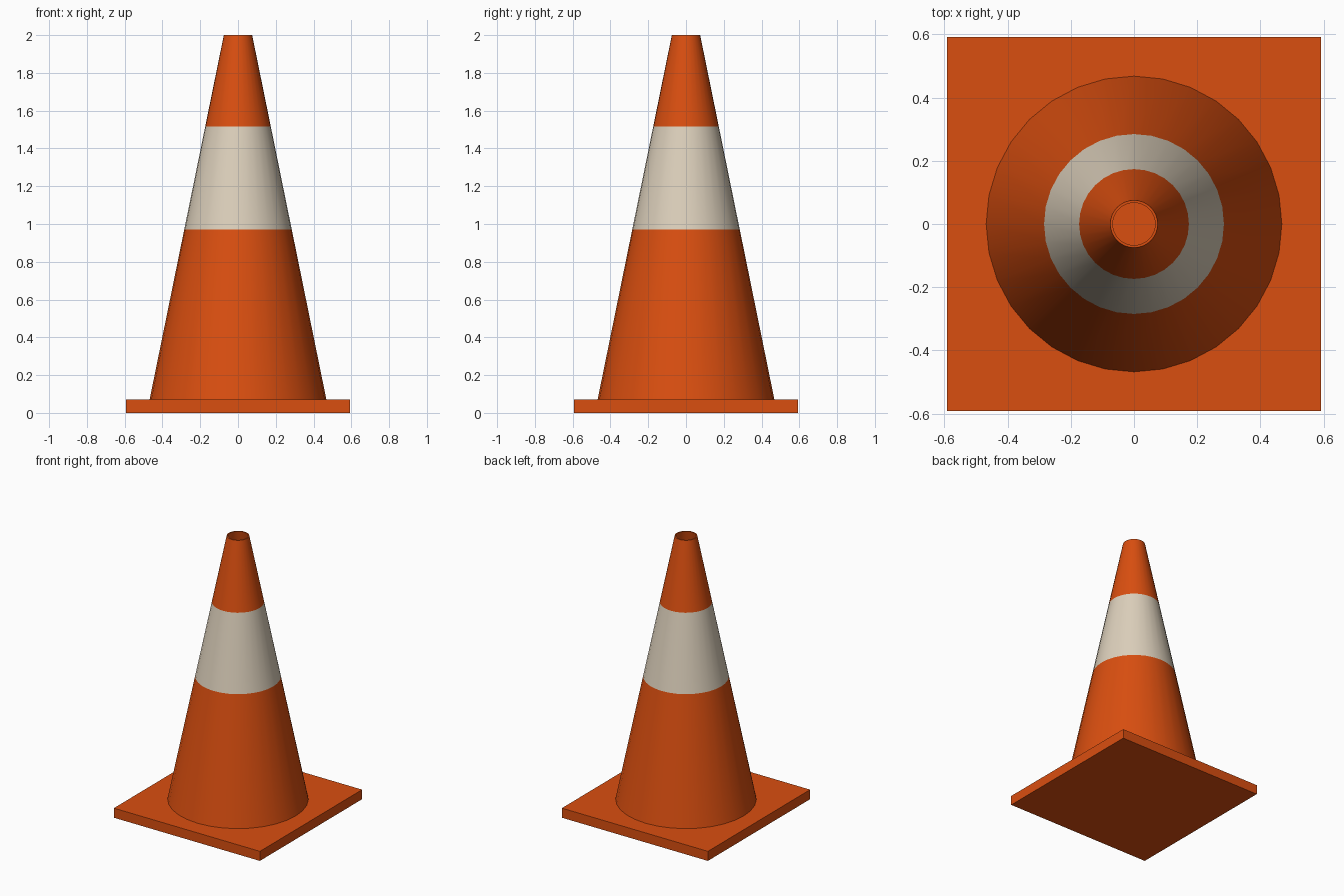
import bpy, bmesh
from math import sin, cos, tau, radians

if "Cube" in bpy.data.objects:
    bpy.data.objects.remove(bpy.data.objects["Cube"])

SIDES = 32
BASE_HALF, BASE_TOP = 0.592, 0.07
WALL = 0.008


def material(name, rgb):
    m = bpy.data.materials.new(name)
    m.diffuse_color = (*rgb, 1)
    m.use_nodes = True
    m.node_tree.nodes["Principled BSDF"].inputs["Base Color"].default_value = m.diffuse_color
    return m


orange = material("orange", (0.70, 0.077, 0.005))
cream = material("cream", (0.72, 0.63, 0.50))


def radius(z):
    # straight taper from the foot to the tip
    return 0.468 + (0.075 - 0.468) * (z - BASE_TOP) / (2 - BASE_TOP)


def add_object(name, bm, mats):
    mesh = bpy.data.meshes.new(name)
    bm.to_mesh(mesh)
    bm.free()
    ob = bpy.data.objects.new(name, mesh)
    bpy.context.collection.objects.link(ob)
    for m in mats:
        mesh.materials.append(m)
    return ob


# Square base plate
bm = bmesh.new()
bmesh.ops.create_cube(bm, size=1)
for v in bm.verts:
    v.co = (v.co.x * 2 * BASE_HALF, v.co.y * 2 * BASE_HALF, (v.co.z + 0.5) * BASE_TOP)
add_object("base_plate", bm, [orange])

# Hollow cone: outer wall with a cream band, rim, then inner wall back down
heights = [BASE_TOP, 0.97, 1.515, 2.0]
profile = [(radius(z), z) for z in heights]
profile += [(radius(2.0) - WALL, 2.0), (radius(BASE_TOP) - WALL, BASE_TOP)]
bm = bmesh.new()
rings = [[bm.verts.new((r * cos(tau * i / SIDES), r * sin(tau * i / SIDES), z))
          for i in range(SIDES)] for r, z in profile]
for k in range(len(rings) - 1):
    lower, upper = rings[k], rings[k + 1]
    for i in range(SIDES):
        j = (i + 1) % SIDES
        face = bm.faces.new((lower[i], lower[j], upper[j], upper[i]))
        face.material_index = 1 if k == 1 else 0
cone = add_object("cone_body", bm, [orange, cream])

bpy.context.view_layer.objects.active = cone
cone.select_set(True)
bpy.ops.object.shade_smooth_by_angle(angle=radians(30))
